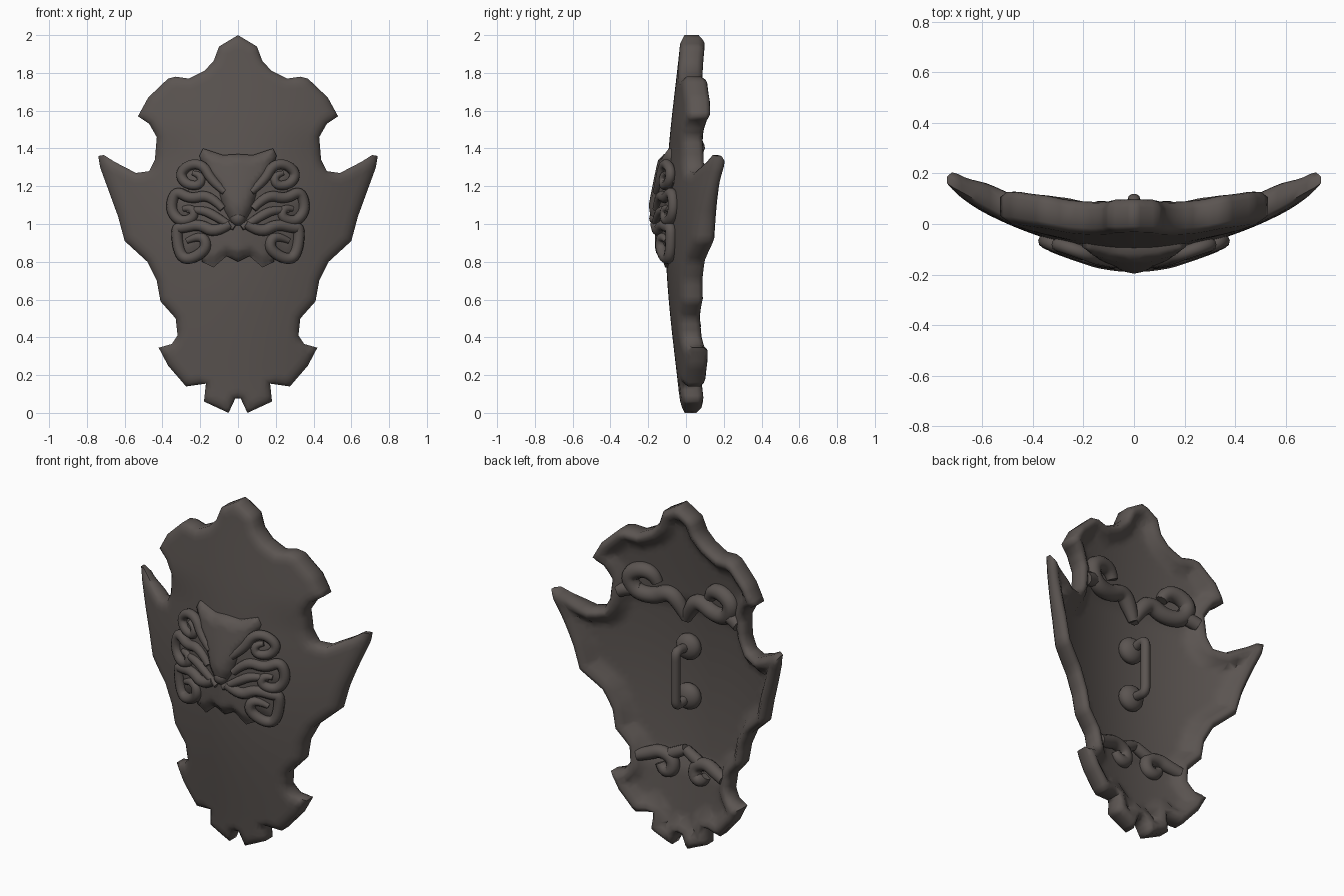
import bpy, bmesh, math
from mathutils import Vector
from mathutils.geometry import delaunay_2d_cdt, intersect_point_line

if "Cube" in bpy.data.objects:
    bpy.data.objects.remove(bpy.data.objects["Cube"])

iron = bpy.data.materials.new("dark_iron")
iron.diffuse_color = (0.105, 0.09, 0.083, 1)
iron.use_nodes = True
iron.node_tree.nodes["Principled BSDF"].inputs["Base Color"].default_value = iron.diffuse_color


def smooth(a, b, t):
    t = min(max((t - a) / (b - a), 0), 1)
    return t * t * (3 - 2 * t)


# front skin of the shield: bowed across and along, flatter at the crest
def face_y(x, z):
    s = max(math.sin(math.pi * min(max(z, 0), 2) / 2), 0)
    return -0.028 - 0.082 * s ** 1.2 + (0.44 - 0.13 * smooth(1.32, 1.55, z)) * x * x


# thin hollow middle, thicker crest and foot
def plate(x, z):
    dip = 0.06 * abs(x)
    return 0.058 + 0.025 * max(smooth(1.35, 1.44, z + dip), 1 - smooth(0.42, 0.52, z))


def shield_front(x, z, d):
    return face_y(x, z) + 0.024 * (1 - smooth(-0.01, 0.03, d))


# rolled rim on the back
def shield_back(x, z, d):
    rim = 0.118 - 0.035 * smooth(0.55, 0.7, abs(x)) + 0.012 * smooth(1.45, 1.6, z)
    rim -= 0.035 * max(0, 1 - d / 0.03) ** 2
    t = smooth(0.035, 0.1, d)
    return face_y(x, z) + rim * (1 - t) + plate(x, z) * t


def finish(ob, name, angle=60):
    ob.name = name
    ob.data.materials.clear()
    ob.data.materials.append(iron)
    bpy.ops.object.select_all(action='DESELECT')
    ob.select_set(True)
    bpy.context.view_layer.objects.active = ob
    bpy.ops.object.shade_smooth_by_angle(angle=math.radians(angle))


# closed sheet from a mirrored half outline, with front and back height rules
def sheet(name, half, front, back, step, rings):
    pts = [Vector(p) for p in half]
    pts += [Vector((-p[0], p[1])) for p in reversed(half) if p[0] > 0]
    n = len(pts)

    def dist(p):
        best = 9
        for i in range(n):
            a, b = pts[i], pts[(i + 1) % n]
            q, t = intersect_point_line(p, a, b)
            q = a if t < 0 else b if t > 1 else q.to_2d()
            best = min(best, (p - q.to_2d()).length)
        return best

    loop = []
    for i in range(n):
        a, b = pts[i], pts[(i + 1) % n]
        k = max(1, round((b - a).length / step))
        loop += [a.lerp(b, j / k) for j in range(k)]
    m = len(loop)
    inner = []
    for i in range(m):
        t = (loop[(i + 1) % m] - loop[i - 1]).normalized()
        for r in rings:
            p = loop[i] + Vector((t.y, -t.x)) * r
            if dist(p) > r * 0.93:
                inner.append(p)
    xs, zs = [p.x for p in pts], [p.y for p in pts]
    nx = int(max(xs) / step) + 1
    for i in range(-nx, nx + 1):
        for j in range(int((max(zs) - min(zs)) / step) + 1):
            p = Vector((i * step, min(zs) + j * step))
            if dist(p) > rings[-1] + step * 0.5:
                inner.append(p)
    v, _, f, *_ = delaunay_2d_cdt(loop + inner, [], [list(range(m - 1, -1, -1))], 1, 1e-5)
    ds = [dist(p) for p in v]
    bm = bmesh.new()
    A = [bm.verts.new((p.x, front(p.x, p.y, d), p.y)) for p, d in zip(v, ds)]
    B = [bm.verts.new((p.x, back(p.x, p.y, d), p.y)) for p, d in zip(v, ds)]
    for t in f:
        bm.faces.new([A[i] for i in t])
        bm.faces.new([B[i] for i in reversed(t)])
    edges = {(t[i - 1], t[i]) for t in f for i in range(len(t))}
    for a, b in edges:
        if (b, a) not in edges:
            bm.faces.new((A[b], A[a], B[a], B[b]))
    bmesh.ops.delete(bm, geom=[w for w in bm.verts if not w.link_faces], context='VERTS')
    bmesh.ops.recalc_face_normals(bm, faces=bm.faces)
    me = bpy.data.meshes.new(name)
    bm.to_mesh(me)
    ob = bpy.data.objects.new(name, me)
    bpy.context.collection.objects.link(ob)
    finish(ob, name)


# smooth tapered tube; each point is x, y, z, radius scale
def tube(name, path, radius, sides=(1,)):
    cu = bpy.data.curves.new(name, 'CURVE')
    cu.dimensions = '3D'
    cu.bevel_depth, cu.bevel_resolution = radius, 3
    cu.resolution_u, cu.use_fill_caps = 5, True
    for s in sides:
        sp = cu.splines.new('NURBS')
        sp.points.add(len(path) - 1)
        sp.order_u, sp.use_endpoint_u = 3, True
        for pt, (x, y, z, r) in zip(sp.points, path):
            pt.co, pt.radius = (s * x, y, z, 1), r
    ob = bpy.data.objects.new(name, cu)
    bpy.context.collection.objects.link(ob)
    bpy.ops.object.select_all(action='DESELECT')
    ob.select_set(True)
    bpy.context.view_layer.objects.active = ob
    bpy.ops.object.convert(target='MESH')
    finish(bpy.context.object, name)


# shield body
outline = [(0, 2), (.10, 1.94), (.13, 1.86), (.18, 1.81), (.26, 1.77), (.33, 1.78), (.37, 1.77),
           (.475, 1.67), (.53, 1.57), (.47, 1.53), (.43, 1.46), (.44, 1.34), (.47, 1.28), (.54, 1.27),
           (.655, 1.33), (.71, 1.365), (.74, 1.36), (.73, 1.30), (.635, 1.04), (.60, .91), (.48, .80),
           (.43, .70), (.41, .59), (.33, .50), (.32, .41), (.35, .365), (.42, .345), (.37, .25),
           (.275, .14), (.17, .155), (.18, .06), (.05, 0), (.015, .075), (0, .075)]
sheet("shield_body", outline, shield_front, shield_back, 0.03, (0.015, 0.035, 0.06, 0.085))


# front ornament: raised mask over a wide keeled base
def mask_front(x, z, d):
    nose = 0.05 * max(0, 1 - math.hypot(x / 0.25, (z - 1.1) / 0.33))
    return face_y(x, z) - 0.014 - 0.024 * smooth(0, 0.035, d) - nose


def base_front(x, z, d):
    return face_y(x, z) - (0.055 - 0.12 * abs(x)) * (0.35 + 0.65 * smooth(0, 0.05, d))


def buried(x, z, d):
    return face_y(x, z) + 0.015


sheet("ornament_mask", [(0, 1.37), (.08, 1.365), (.185, 1.4), (.205, 1.36), (.17, 1.27), (.11, 1.2),
                        (.07, 1.07), (.03, 1.0), (0, .98)], mask_front, buried, 0.02, (0.018,))
sheet("ornament_base", [(0, 1.33), (.15, 1.3), (.27, 1.3), (.31, 1.22), (.26, 1.18), (.35, 1.14), (.35, 1.05),
                        (.27, 1.01), (.33, .97), (.31, .83), (.25, .82), (.2, .86), (.19, .8), (.13, .77),
                        (.06, .83), (0, .8)], base_front, buried, 0.02, (0.02, 0.04))


def on_front(pts):
    return [(x, face_y(x, z) - 0.062 + 0.14 * abs(x), z, r) for x, z, r in pts]


# front scrolls in three rows, mirrored
both = (1, -1)
tube("scroll_upper", on_front([(.07, 1.17, .7), (.14, 1.23, 1), (.18, 1.31, 1), (.25, 1.32, 1), (.31, 1.27, 1),
                               (.28, 1.21, 1), (.2, 1.2, .9), (.19, 1.26, .8), (.24, 1.27, .5)]), .027, both)
tube("scroll_middle", on_front([(.08, 1.08, .7), (.15, 1.16, 1), (.25, 1.13, 1), (.33, 1.18, 1), (.36, 1.08, 1),
                                (.31, 1.01, 1), (.23, 1.03, .9), (.24, 1.09, .8), (.29, 1.08, .5)]), .029, both)
tube("scroll_lower", on_front([(.04, 1.0, .8), (.12, .95, 1.1), (.2, 1.0, 1), (.29, .98, 1), (.33, .98, 1),
                               (.31, .83, 1), (.25, .81, 1), (.16, .87, 1), (.19, .95, .9),
                               (.27, .91, .5)]), .03, both)
tube("scroll_brace", on_front([(.02, .98, .6), (.1, 1.03, 1), (.19, 1.08, 1), (.27, 1.07, .5)]), .026, both)
bpy.ops.mesh.primitive_uv_sphere_add(segments=16, ring_count=8, radius=.04, location=(0, -.155, 1.03))
finish(bpy.context.object, "ornament_knob")


def on_back(pts, lift):
    return [(x, face_y(x, z) + 0.083 + lift, z, r) for x, z, r in pts]


# scrolled ridges bordering the hollow on the back
tube("crest_ridge", on_back([(0, 1.31, .6), (.04, 1.4, 1), (.1, 1.45, 1), (.19, 1.4, 1), (.3, 1.41, 1),
                             (.34, 1.5, 1), (.27, 1.55, 1), (.19, 1.54, .9), (.17, 1.49, .7)], .012), .046, both)
tube("crest_ridge_end", on_back([(.27, 1.43, .8), (.33, 1.43, 1), (.39, 1.4, .9)], .012), .042, both)
tube("foot_ridge", on_back([(.28, .46, .9), (.22, .48, 1), (.15, .51, 1), (.07, .48, 1), (.07, .41, 1),
                            (.13, .4, .9), (.15, .44, .7)], .008), .037, both)
tube("foot_ridge_peak", on_back([(0, .55, .8), (.05, .52, 1), (.12, .49, .9)], .005), .035, both)

# grip: two domed bosses joined by a bar
for name, z in (("upper_boss", 1.14), ("lower_boss", .85)):
    bpy.ops.mesh.primitive_uv_sphere_add(segments=20, ring_count=10, radius=.075, location=(0, -.025, z))
    bpy.context.object.scale = (1, .7, 1)
    finish(bpy.context.object, name)
tube("grip_bar", [(0, -.02, 1.14, 1), (0, .05, 1.155, 1), (0, .095, 1.15, 1), (0, .095, 1.08, 1), (0, .095, .91, 1),
                  (0, .095, .84, 1), (0, .05, .835, 1), (0, -.02, .85, 1)], .026)
